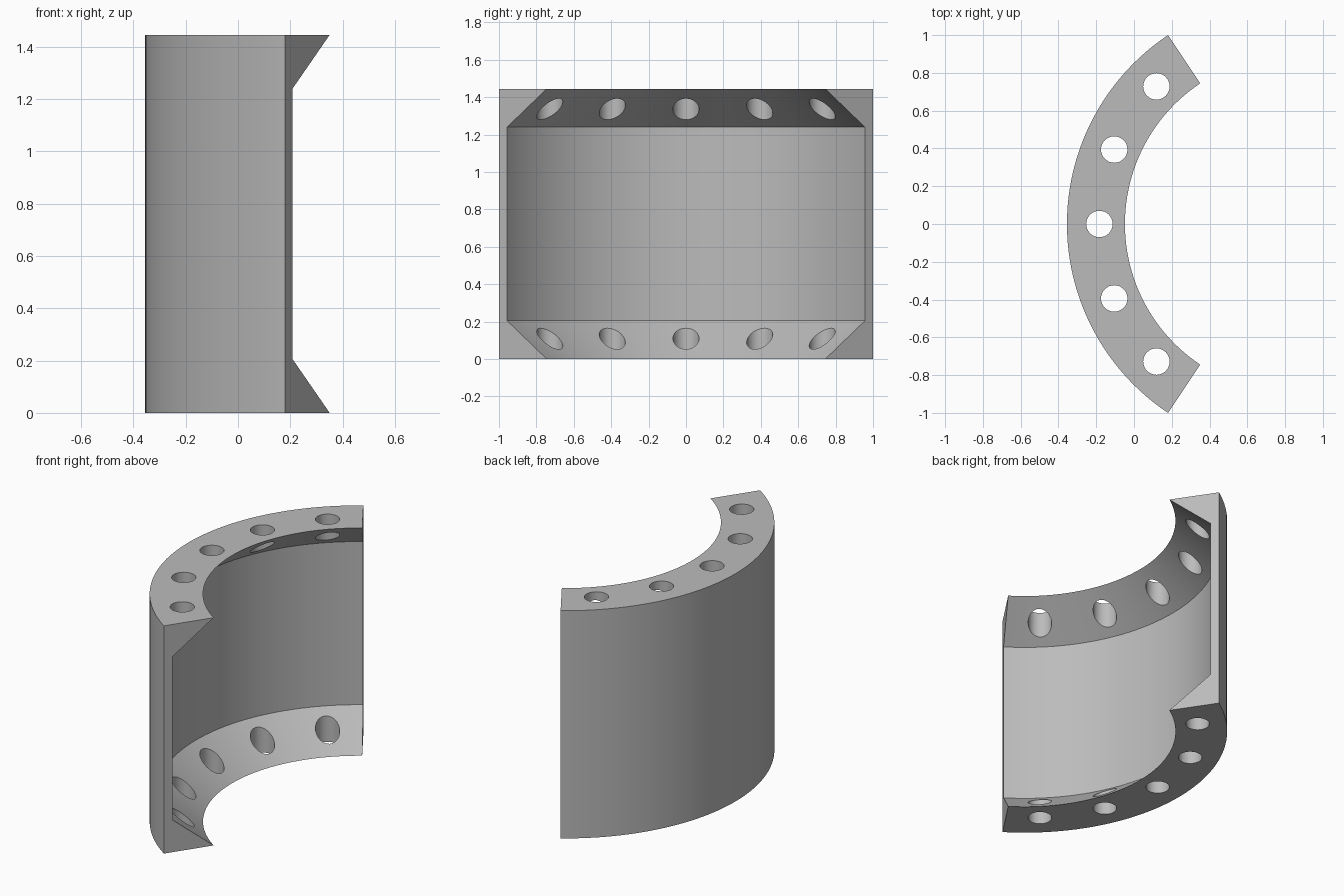
import bpy
import bmesh
from math import sin, cos, pi, radians
from mathutils import Matrix

cube = bpy.data.objects.get("Cube")
if cube:
    bpy.data.objects.remove(cube, do_unlink=True)

AXIS_X = 0.847                  # axis of the curved shell
HALF_ANGLE = radians(56.3)
HEIGHT, BEVEL = 1.445, 0.205
R_OUT, R_WALL, R_LIP = 1.202, 1.15, 0.895
STEPS = 48

grey = bpy.data.materials.new("plain grey")
grey.use_nodes = True
colour = (0.5, 0.5, 0.5, 1)
grey.diffuse_color = colour
grey.node_tree.nodes["Principled BSDF"].inputs["Base Color"].default_value = colour


def add_object(name, bm):
    bmesh.ops.recalc_face_normals(bm, faces=bm.faces)
    mesh = bpy.data.meshes.new(name)
    bm.to_mesh(mesh)
    bm.free()
    mesh.materials.append(grey)
    obj = bpy.data.objects.new(name, mesh)
    bpy.context.collection.objects.link(obj)
    return obj


def polar(radius, angle, z):
    return (AXIS_X - radius * cos(angle), radius * sin(angle), z)


# Curved shell: flanged wall profile swept around the axis
profile = [(R_OUT, 0), (R_OUT, HEIGHT), (R_LIP, HEIGHT),
           (R_WALL, HEIGHT - BEVEL), (R_WALL, BEVEL), (R_LIP, 0)]
bm = bmesh.new()
rings = []
for i in range(STEPS + 1):
    a = HALF_ANGLE * (2 * i / STEPS - 1)
    rings.append([bm.verts.new(polar(r, a, z)) for r, z in profile])
n = len(profile)
for lower, upper in zip(rings, rings[1:]):
    for j in range(n):
        k = (j + 1) % n
        bm.faces.new((lower[j], lower[k], upper[k], upper[j]))
bm.faces.new(rings[0])
bm.faces.new(rings[-1])
shell = add_object("curved_shell", bm)

# Bolt holes: five vertical cylinders through both flanges
bm = bmesh.new()
for i in range(-2, 3):
    place = Matrix.Translation(polar(1.03, i * pi / 8, HEIGHT / 2))
    bmesh.ops.create_cone(bm, cap_ends=True, segments=32, radius1=0.07,
                          radius2=0.07, depth=HEIGHT + 0.2, matrix=place)
cutter = add_object("bolt_hole_cutter", bm)
cutter.hide_render = True

cut = shell.modifiers.new("bolt_holes", 'BOOLEAN')
cut.operation = 'DIFFERENCE'
cut.solver = 'EXACT'
cut.object = cutter

bpy.ops.object.select_all(action='DESELECT')
bpy.context.view_layer.objects.active = shell
shell.select_set(True)
bpy.ops.object.modifier_apply(modifier=cut.name)
bpy.data.objects.remove(cutter, do_unlink=True)
bpy.ops.object.shade_smooth_by_angle(angle=radians(30))
